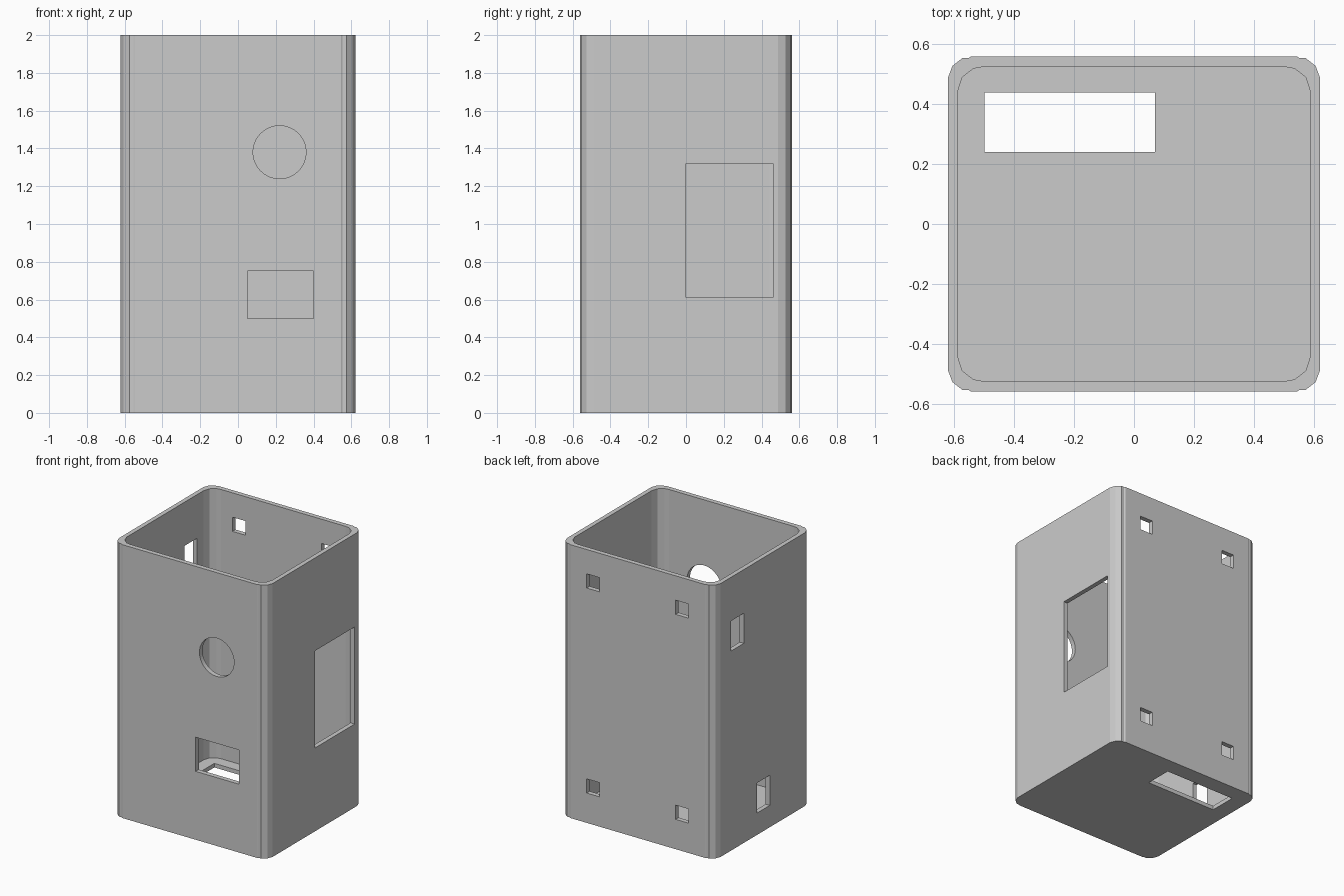
import bpy
import bmesh
from math import radians

# Remove the default cube
old = bpy.data.objects.get("Cube")
if old:
    bpy.data.objects.remove(old, do_unlink=True)

# Material
grey = bpy.data.materials.new("light_grey")
grey.use_nodes = True
colour = (0.6, 0.6, 0.6, 1)
grey.diffuse_color = colour
grey.node_tree.nodes["Principled BSDF"].inputs["Base Color"].default_value = colour


def add_object(name, bm):
    bmesh.ops.recalc_face_normals(bm, faces=bm.faces)
    mesh = bpy.data.meshes.new(name)
    bm.to_mesh(mesh)
    bm.free()
    obj = bpy.data.objects.new(name, mesh)
    bpy.context.collection.objects.link(obj)
    mesh.materials.append(grey)
    return obj


def prism(name, corner, z0, z1):
    """Extrude a four-way symmetric outline given by its +x +y corner."""
    back = corner[::-1]
    outline = (corner + [(-x, y) for x, y in back]
               + [(-x, -y) for x, y in corner] + [(x, -y) for x, y in back])
    bm = bmesh.new()
    face = bm.faces.new([bm.verts.new((x, y, z0)) for x, y in outline])
    out = bmesh.ops.extrude_face_region(bm, geom=[face])
    moved = [g for g in out["geom"] if isinstance(g, bmesh.types.BMVert)]
    bmesh.ops.translate(bm, verts=moved, vec=(0, 0, z1 - z0))
    return add_object(name, bm)


def box(name, low, high):
    bm = bmesh.new()
    bmesh.ops.create_cube(bm, size=1)
    for v in bm.verts:
        v.co = [h if c > 0 else l for c, l, h in zip(v.co, low, high)]
    return add_object(name, bm)


def cut(target, cutter):
    mod = target.modifiers.new(cutter.name, "BOOLEAN")
    mod.operation = "DIFFERENCE"
    mod.solver = "EXACT"
    mod.object = cutter
    bpy.context.view_layer.objects.active = target
    bpy.ops.object.modifier_apply(modifier=mod.name)
    bpy.data.objects.remove(cutter, do_unlink=True)


# Open-topped case with thin walls and floor
case = prism("case", [(0.622, 0.488), (0.607, 0.528), (0.574, 0.554),
                      (0.554, 0.554), (0.544, 0.56)], 0, 2)
cut(case, prism("cavity", [(0.589, 0.443), (0.574, 0.49),
                           (0.537, 0.519), (0.504, 0.525)], 0.03, 2.2))

# Round hole in the front
bm = bmesh.new()
bmesh.ops.create_cone(bm, cap_ends=True, segments=64, radius1=0.14, radius2=0.14, depth=0.3)
hole = add_object("round_hole", bm)
hole.location = (0.22, -0.54, 1.38)
hole.rotation_euler.x = radians(90)
bpy.context.view_layer.update()
cut(case, hole)

# Rectangular openings: front, left side, right side and floor
openings = {
    "front_slot": ((0.05, -0.7, 0.5), (0.4, -0.4, 0.75)),
    "left_window": ((0.5, 0, 0.61), (0.7, 0.46, 1.32)),
    "right_upper_slot": ((-0.7, 0.22, 1.46), (-0.5, 0.37, 1.68)),
    "right_lower_slot": ((-0.7, -0.08, 0.16), (-0.5, 0.07, 0.38)),
    "floor_slot": ((-0.5, 0.24, -0.1), (0.07, 0.44, 0.1)),
}
for name, (low, high) in openings.items():
    cut(case, box(name, low, high))

# Four small square holes in the back
for x in (-0.36, 0.36):
    for z in (0.27, 1.77):
        cut(case, box("mount_hole", (x - 0.052, 0.4, z - 0.052), (x + 0.052, 0.7, z + 0.052)))
